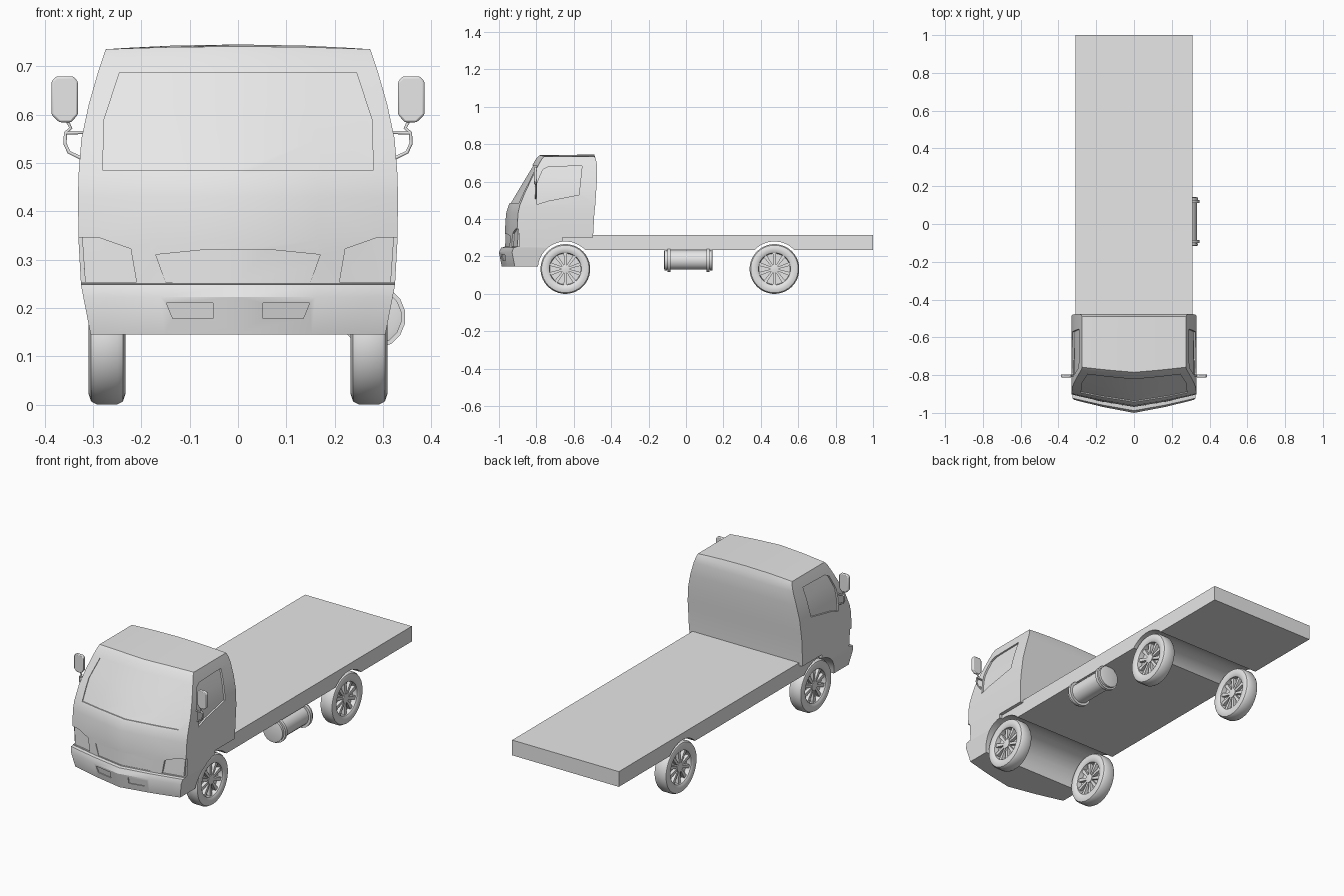
import bpy, bmesh, math
from mathutils import Matrix, Vector

if "Cube" in bpy.data.objects:
    bpy.data.objects.remove(bpy.data.objects["Cube"], do_unlink=True)

grey = bpy.data.materials.new("plain_grey")
grey.use_nodes = True
grey.diffuse_color = (0.8, 0.8, 0.8, 1)
grey.node_tree.nodes["Principled BSDF"].inputs["Base Color"].default_value = (0.8, 0.8, 0.8, 1)


def make(name, bm):
    bmesh.ops.recalc_face_normals(bm, faces=bm.faces)
    mesh = bpy.data.meshes.new(name)
    bm.to_mesh(mesh)
    bm.free()
    ob = bpy.data.objects.new(name, mesh)
    bpy.context.collection.objects.link(ob)
    mesh.materials.append(grey)
    return ob


def activate(ob):
    bpy.ops.object.select_all(action='DESELECT')
    ob.select_set(True)
    bpy.context.view_layer.objects.active = ob


def smooth(ob, degrees=32):
    activate(ob)
    bpy.ops.object.shade_smooth_by_angle(angle=math.radians(degrees))


def subtract(target, cutter, keep=False):
    activate(target)
    mod = target.modifiers.new("cut", 'BOOLEAN')
    mod.operation, mod.solver, mod.object = 'DIFFERENCE', 'EXACT', cutter
    bpy.ops.object.modifier_apply(modifier=mod.name)
    if not keep:
        bpy.data.objects.remove(cutter, do_unlink=True)


def prism(name, outline, axis, start, end, side=1):
    """Extrude an outline: (x, z) along y, or (y, z) along x."""
    bm = bmesh.new()

    def place(p, d):
        return (side * p[0], d, p[1]) if axis == 'y' else (side * d, p[0], p[1])
    rings = [[bm.verts.new(place(p, d)) for p in outline] for d in (start, end)]
    n = len(outline)
    for ring in rings:
        bm.faces.new(ring)
    for i in range(n):
        j = (i + 1) % n
        bm.faces.new((rings[0][i], rings[0][j], rings[1][j], rings[1][i]))
    return make(name, bm)


def rect(a0, a1, b0, b1):
    return [(a0, b0), (a1, b0), (a1, b1), (a0, b1)]


def lathe(bm, profile, axis, centre, steps):
    """Spin (offset, radius) points round the x or y axis."""
    rings = []
    for k in range(steps):
        a = 2 * math.pi * (k + 0.5) / steps
        ring = []
        for d, r in profile:
            u, v = r * math.cos(a), r * math.sin(a)
            p = Vector((d, u, v) if axis == 'x' else (u, d, v))
            ring.append(bm.verts.new(p + Vector(centre)))
        rings.append(ring)
    for k in range(steps):
        a, b = rings[k], rings[(k + 1) % steps]
        for i in range(len(profile) - 1):
            bm.faces.new((a[i], a[i + 1], b[i + 1], b[i]))
    for i in (0, -1):
        bm.faces.new([ring[i] for ring in rings])


# Cab shell: levels of height, half width, front centre y, front corner y, back y
LEVELS = [
    (0.145, 0.305, -0.985, -0.915, -0.50),
    (0.222, 0.320, -1.000, -0.930, -0.50),
    (0.248, 0.325, -0.988, -0.922, -0.50),
    (0.250, 0.325, -0.970, -0.905, -0.50),
    (0.340, 0.330, -0.968, -0.903, -0.495),
    (0.430, 0.331, -0.962, -0.898, -0.49),
    (0.475, 0.330, -0.948, -0.888, -0.485),
    (0.550, 0.324, -0.904, -0.857, -0.48),
    (0.620, 0.309, -0.862, -0.823, -0.476),
    (0.690, 0.289, -0.820, -0.788, -0.476),
    (0.720, 0.279, -0.803, -0.772, -0.482),
    (0.735, 0.274, -0.785, -0.758, -0.49),
]
SPREAD = [-1, -0.85, -0.5, 0, 0.5, 0.85, 1]


def cab_shell(name, inset=0.0):
    bm = bmesh.new()
    rings = []
    for z, w, centre, corner, back in LEVELS:
        crown = 0.01 if z == LEVELS[-1][0] else 0
        front = [(t * w, centre + (corner - centre) * abs(t) ** 1.2, z + crown * (1 - t * t) * 0.6)
                 for t in SPREAD]
        rear = [(t * w, back, z + crown * (1 - t * t)) for t in reversed(SPREAD)]
        rings.append([bm.verts.new(p) for p in front + rear])
    n = len(rings[0])
    for a, b in zip(rings, rings[1:]):
        for i in range(n):
            j = (i + 1) % n
            bm.faces.new((a[i], a[j], b[j], b[i]))
    for ring in (rings[0], rings[-1]):
        for i in range(len(SPREAD) - 1):
            bm.faces.new((ring[i], ring[i + 1], ring[n - 2 - i], ring[n - 1 - i]))
    bmesh.ops.recalc_face_normals(bm, faces=bm.faces)
    bm.normal_update()
    moves = [(v, v.normal * inset) for v in bm.verts]
    for v, m in moves:
        v.co -= m
    return make(name, bm)


cab = cab_shell("cab")


def recess(outline, axis, start, end, depth, side=1):
    """Sink a panel into the cab skin by a constant depth."""
    core = cab_shell("core", depth)
    cutter = prism("cutter", outline, axis, start, end, side)
    subtract(cutter, core)
    subtract(cab, cutter)


# Windscreen, grille, lamps and side windows
recess([(-0.28, 0.485), (0.28, 0.485), (0.277, 0.59), (0.245, 0.687),
        (-0.245, 0.687), (-0.277, 0.59)], 'y', -1.1, -0.7, 0.005)
recess([(-0.15, 0.254), (0.15, 0.254), (0.17, 0.31), (0.06, 0.321),
        (-0.06, 0.321), (-0.17, 0.31)], 'y', -1.1, -0.85, 0.004)
for s in (1, -1):
    recess([(0.21, 0.253), (0.36, 0.253), (0.36, 0.346), (0.29, 0.346), (0.222, 0.322)],
           'y', -1.1, -0.89, 0.01, s)
    recess([(0.052, 0.178), (0.135, 0.178), (0.148, 0.21), (0.052, 0.21)],
           'y', -1.1, -0.88, 0.005, s)
    recess([(-0.797, 0.478), (-0.738, 0.497), (-0.572, 0.53), (-0.556, 0.684),
            (-0.735, 0.68), (-0.765, 0.665), (-0.797, 0.59)], 'x', 0.2, 0.4, 0.012, s)

# Flat bed, with full-width wheel arches through bed and cab
bed = prism("flat_bed", rect(-0.8, 1.0, 0.235, 0.315), 'x', -0.31, 0.31)
subtract(cab, prism("cutter", rect(-0.66, -0.3, 0.1, 0.30), 'x', -0.5, 0.5))
AXLES = {"front": -0.645, "rear": 0.473}
WHEEL_Z = 0.133
for y in AXLES.values():
    bm = bmesh.new()
    lathe(bm, [(-0.5, 0.147), (0.5, 0.147)], 'x', (0, y, WHEEL_Z), 40)
    arch = make("cutter", bm)
    if y < 0:
        subtract(cab, arch, keep=True)
    subtract(bed, arch)
smooth(cab)
smooth(bed)

# Wheels: tyre and rim spun together, with spokes showing on both faces
HALF = [(0.006, 0.02), (0.006, 0.083), (0.03, 0.086), (0.034, 0.092), (0.038, 0.112),
        (0.033, 0.127), (0.022, 0.133)]
PROFILE = [(-d, r) for d, r in HALF] + [(d, r) for d, r in reversed(HALF)]
for end, y in AXLES.items():
    for s, label in ((1, "left"), (-1, "right")):
        hub = Vector((s * 0.271, y, WHEEL_Z))
        bm = bmesh.new()
        lathe(bm, PROFILE, 'x', hub, 36)
        lathe(bm, [(-0.028, 0.012), (-0.026, 0.024), (0.026, 0.024), (0.028, 0.012)], 'x', hub, 20)
        for k in range(10):
            turn = Matrix.Rotation(2 * math.pi * k / 10, 4, 'X')
            spoke = bmesh.ops.create_cube(bm, size=1)["verts"]
            for v in spoke:
                outer = v.co.z > 0
                v.co = Vector((v.co.x * 0.046, v.co.y * (0.019 if outer else 0.011),
                               0.086 if outer else 0.02))
                v.co = turn @ v.co + hub
        smooth(make(f"{end}_{label}_wheel", bm))

# Fuel tank with end caps and two straps
bm = bmesh.new()
TANK = (0.281, 0.013, 0.181)
lathe(bm, [(-0.13, 0.045), (-0.127, 0.058), (-0.115, 0.058), (-0.115, 0.053),
           (0.115, 0.053), (0.115, 0.058), (0.127, 0.058), (0.13, 0.045)], 'y', TANK, 16)
for d in (-0.105, 0.105):
    lathe(bm, [(d - 0.008, 0.05), (d - 0.008, 0.066), (d + 0.008, 0.066), (d + 0.008, 0.05)],
          'y', TANK, 16)
smooth(make("fuel_tank", bm))

# Door mirrors on bent tube stalks
for s, label in ((1, "left"), (-1, "right")):
    head = prism(f"{label}_mirror",
                 [(0.331, 0.6), (0.345, 0.584), (0.37, 0.584), (0.386, 0.6), (0.386, 0.668),
                  (0.376, 0.679), (0.341, 0.679), (0.331, 0.668)], 'y', -0.812, -0.796, s)
    bevel = head.modifiers.new("soft_edge", 'BEVEL')
    bevel.width, bevel.segments = 0.004, 2
    smooth(head)
    tube = bpy.data.curves.new(f"{label}_mirror_stalk", 'CURVE')
    tube.dimensions = '3D'
    tube.bevel_depth, tube.bevel_resolution, tube.use_fill_caps = 0.004, 1, True
    for path in ([(0.325, 0.51), (0.35, 0.522), (0.358, 0.54), (0.357, 0.562), (0.346, 0.572), (0.356, 0.592)],
                 [(0.318, 0.563), (0.357, 0.562)]):
        line = tube.splines.new('POLY')
        line.points.add(len(path) - 1)
        for point, (x, z) in zip(line.points, path):
            point.co = (s * x, -0.804, z, 1)
    tube.materials.append(grey)
    bpy.context.collection.objects.link(bpy.data.objects.new(f"{label}_mirror_stalk", tube))
